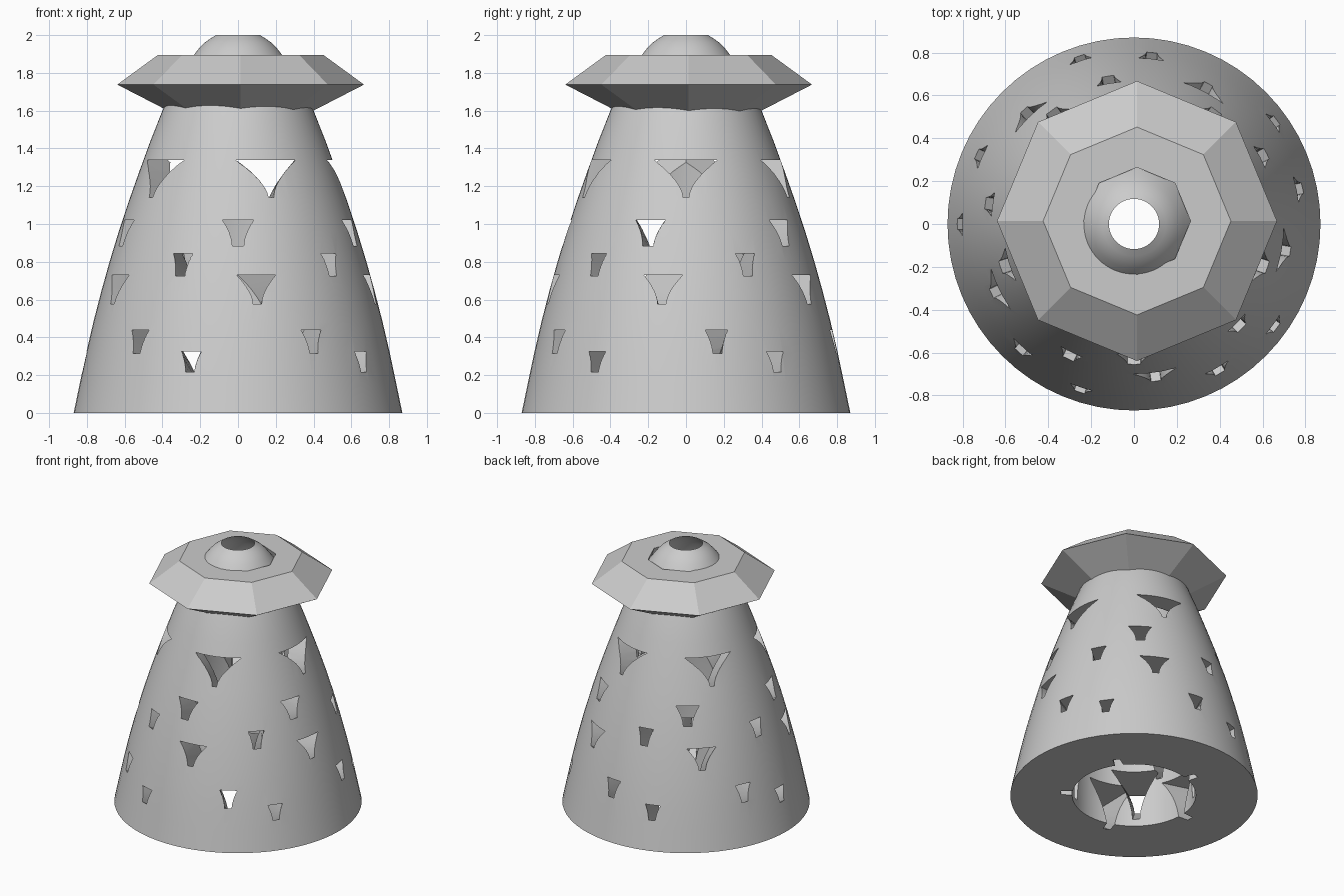
import bpy, bmesh, math

if "Cube" in bpy.data.objects:
    bpy.data.objects.remove(bpy.data.objects["Cube"], do_unlink=True)

gray = bpy.data.materials.new("plain gray")
gray.use_nodes = True
COLOR = (0.6, 0.6, 0.6, 1)
gray.diffuse_color = COLOR
gray.node_tree.nodes["Principled BSDF"].inputs["Base Color"].default_value = COLOR

# Outer shell profile: (height, radius)
PROFILE = [(0, .87), (.4, .785), (.73, .70), (1.02, .612), (1.34, .50),
           (1.6, .40), (1.8, .30), (1.9, .23), (1.96, .177), (2, .117)]


def outer_radius(z):
    """Smooth radius of the shell at a height."""
    last = len(PROFILE) - 1
    i = max(k for k in range(last) if PROFILE[k][0] <= z)
    (z1, r1), (z2, r2) = PROFILE[i], PROFILE[i + 1]
    z0, r0 = PROFILE[max(i - 1, 0)]
    z3, r3 = PROFILE[min(i + 2, last)]
    m1, m2 = (r2 - r0) / (z2 - z0), (r3 - r1) / (z3 - z1)
    h = z2 - z1
    t = (z - z1) / h
    return ((1 + 2 * t) * (1 - t) ** 2 * r1 + t * (1 - t) ** 2 * h * m1
            + t * t * (3 - 2 * t) * r2 + t * t * (t - 1) * h * m2)


def bore_radius(z):
    """The wall thins evenly from the base to the rim."""
    return outer_radius(z) - .435 * (1 - z / 2)


def skin(bm, rings, closed=False):
    """Bridge equal rings of points; cap the ends unless closed."""
    loops = [[bm.verts.new(p) for p in ring] for ring in rings]
    n = len(loops[0])
    pairs = list(zip(loops, loops[1:]))
    if closed:
        pairs.append((loops[-1], loops[0]))
    else:
        bm.faces.new(loops[0])
        bm.faces.new(loops[-1])
    for a, b in pairs:
        for i in range(n):
            j = (i + 1) % n
            bm.faces.new((a[i], a[j], b[j], b[i]))


def finish(name, bm):
    bmesh.ops.recalc_face_normals(bm, faces=bm.faces)
    mesh = bpy.data.meshes.new(name)
    bm.to_mesh(mesh)
    bm.free()
    mesh.materials.append(gray)
    obj = bpy.data.objects.new(name, mesh)
    bpy.context.collection.objects.link(obj)
    return obj


def circle(r, z, n, shift=0):
    return [(shift + r * math.cos(math.tau * i / n),
             shift + r * math.sin(math.tau * i / n), z) for i in range(n)]


# Hollow shell
heights = [i * .16 for i in range(12)] + [1.84, 1.9, 1.93, 1.96, 1.98]
rings = [circle(outer_radius(z), z, 64) for z in heights]
rings.append(circle(.117, 2, 64))
rings += [circle(bore_radius(z), z, 64) for z in reversed(heights)]
bm = bmesh.new()
skin(bm, rings, closed=True)
shell = finish("tapered_shell", bm)
bpy.context.view_layer.objects.active = shell


# Trumpet-shaped openings that flare towards the inside
def section(angle, r, top, width, height, foot):
    side = []
    for i in range(7):
        s = i / 6
        side.append((foot / 2 + (width - foot) / 2 * s ** 1.8, top - height * (1 - s)))
    outline = side + [(-x, z) for x, z in reversed(side)]
    c, s = math.cos(angle), math.sin(angle)
    return [(r * c - x * s, r * s + x * c, z) for x, z in outline]


# top height, width, height, foot width, turn in degrees
ROWS = [(1.34, .295, .22, .03, 0), (1.02, .145, .15, .06, 54),
        (.845, .10, .13, .055, 28), (.73, .19, .165, .045, 62),
        (.44, .11, .135, .05, 12), (.325, .10, .115, .05, 36)]
for top, width, height, foot, turn in ROWS:
    r_out = outer_radius(top - height / 2)
    r_in = bore_radius(top) - .07
    for k in range(5):
        angle = math.radians(turn + 72 * k)
        ends = []
        for r in (r_out + .06, r_in):
            d = r_out - r
            ends.append(section(angle, r, top, width + .6 * d, height + .7 * d, foot))
        bm = bmesh.new()
        skin(bm, ends)
        cutter = finish("opening_cutter", bm)
        cutter.hide_render = True
        mod = shell.modifiers.new("opening", 'BOOLEAN')
        mod.operation = 'DIFFERENCE'
        mod.solver = 'MANIFOLD'
        mod.object = cutter
        bpy.ops.object.modifier_apply(modifier=mod.name)
        bpy.data.objects.remove(cutter, do_unlink=True)

bpy.ops.object.select_all(action='DESELECT')
shell.select_set(True)
bpy.ops.object.shade_smooth_by_angle(angle=math.radians(25))

# Eight-sided collar round the neck
bm = bmesh.new()
collar = [(.25, 1.895), (.438, 1.895), (.653, 1.738), (.36, 1.587)]
skin(bm, [circle(r, z, 8, .014) for r, z in collar], closed=True)
finish("octagonal_collar", bm)
